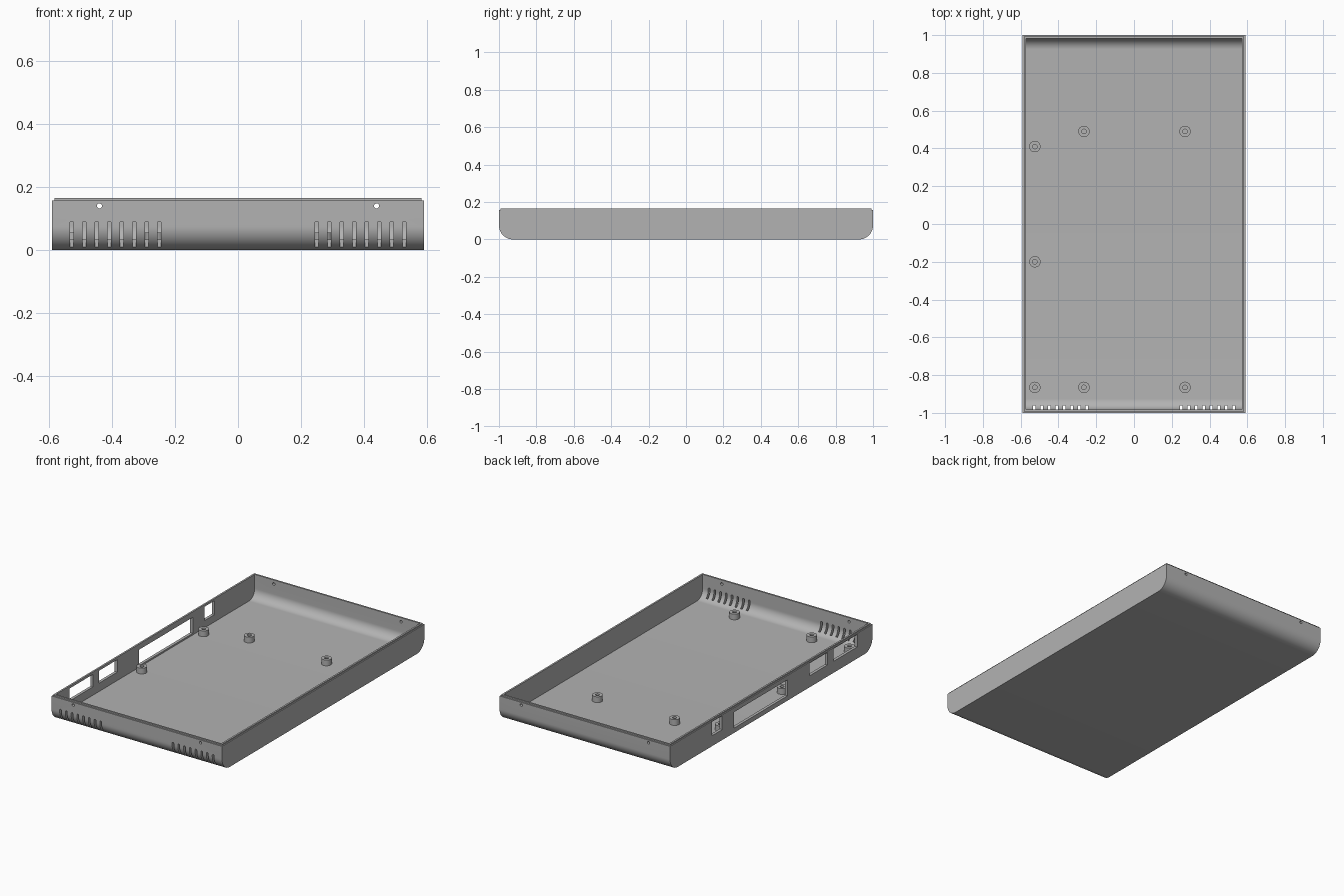
import bpy, bmesh, math
from math import sin, cos, pi

cube = bpy.data.objects.get("Cube")
if cube:
    bpy.data.objects.remove(cube)

W, L, H = 0.59, 1.0, 0.165      # half width, half length, height
WALL, FLOOR = 0.018, 0.02
LIP_IN, LIP_Z = 0.007, 0.157

grey = bpy.data.materials.new("plain grey")
grey.use_nodes = True
grey.diffuse_color = (0.45, 0.45, 0.45, 1)
grey.node_tree.nodes["Principled BSDF"].inputs["Base Color"].default_value = (0.45, 0.45, 0.45, 1)


def finish(name, bm):
    bmesh.ops.recalc_face_normals(bm, faces=bm.faces)
    mesh = bpy.data.meshes.new(name)
    bm.to_mesh(mesh)
    bm.free()
    mesh.materials.append(grey)
    obj = bpy.data.objects.new(name, mesh)
    bpy.context.collection.objects.link(obj)
    return obj


def prism(name, points, axis, a, b):
    """Extrude a 2D outline from a to b along x (outline in yz) or y (outline in xz)."""
    bm = bmesh.new()
    place = (lambda u, v: (a, u, v)) if axis == "x" else (lambda u, v: (u, a, v))
    face = bm.faces.new([bm.verts.new(place(u, v)) for u, v in points])
    new = bmesh.ops.extrude_face_region(bm, geom=[face])["geom"]
    shift = (b - a, 0, 0) if axis == "x" else (0, b - a, 0)
    bmesh.ops.translate(bm, vec=shift, verts=[g for g in new if isinstance(g, bmesh.types.BMVert)])
    return finish(name, bm)


def arc(cu, cv, r, start, end, n):
    return [(cu + r * cos(start + (end - start) * i / n),
             cv + r * sin(start + (end - start) * i / n)) for i in range(n + 1)]


def tub(half, bottom, top, r):
    """Side outline with both lower corners rounded."""
    return ([(half, top), (-half, top)]
            + arc(r - half, bottom + r, r, pi, 1.5 * pi, 16)
            + arc(half - r, bottom + r, r, 1.5 * pi, 2 * pi, 16))


def rect(u0, u1, v0, v1):
    return [(u0, v0), (u1, v0), (u1, v1), (u0, v1)]


def select_only(obj):
    bpy.ops.object.select_all(action="DESELECT")
    obj.select_set(True)
    bpy.context.view_layer.objects.active = obj


def cut(target, cutter):
    select_only(target)
    mod = target.modifiers.new("cut", "BOOLEAN")
    mod.operation, mod.solver, mod.object = "DIFFERENCE", "EXACT", cutter
    bpy.ops.object.modifier_apply(modifier=mod.name)
    bpy.data.objects.remove(cutter)


# Hollow tray, rounded along its front and back lower edges
tray = prism("tray", tub(L, 0, H, 0.075), "x", -W, W)
cut(tray, prism("hollow", tub(L - WALL, FLOOR, H + 0.1, 0.058), "x", WALL - W, W - WALL))

# Stepped lip around the rim
for s in (-1, 1):
    cut(tray, prism("lip_side", rect(-2, 2, LIP_Z, 1), "x", s * (W - LIP_IN), s * 2))
    cut(tray, prism("lip_end", rect(-2, 2, LIP_Z, 1), "y", s * (L - LIP_IN), s * 2))

# Vent slots in the front wall
for s in (-1, 1):
    for i in range(8):
        x, r = s * (0.25 + 0.0397 * i), 0.006
        outline = arc(x, 0.085, r, 0, pi, 8) + arc(x, 0.012, r, pi, 2 * pi, 8)
        cut(tray, prism("slot", outline, "y", -1.1, -0.96))

# Screw holes through the front and back walls
for x in (-0.44, 0.44):
    for y in (-L, L):
        cut(tray, prism("screw_hole", arc(x, 0.14, 0.008, 0, 2 * pi, 16)[:-1], "y", y - 0.05, y + 0.05))

# Connector openings in the right wall: y range, z range
for opening in ((0.485, 0.585, 0.065, 0.152), (-0.16, 0.37, 0.03, 0.13),
                (-0.555, -0.376, 0.072, 0.15), (-0.85, -0.615, 0.072, 0.15)):
    cut(tray, prism("opening", rect(*opening), "x", -W - 0.05, -W + 0.04))

select_only(tray)
bpy.ops.object.shade_smooth_by_angle(angle=math.radians(30))

# Standoffs with blind screw holes
profile = [(0.03, 0.015), (0.03, 0.056), (0.012, 0.056), (0.012, 0.021), (0, 0.021)]
spots = [(-0.525, 0.41), (-0.525, -0.2), (-0.525, -0.865)]
spots += [(x, y) for x in (-0.265, 0.27) for y in (0.49, -0.865)]
for i, (x, y) in enumerate(spots):
    bm = bmesh.new()
    verts = [bm.verts.new((r, 0, z)) for r, z in profile]
    edges = [bm.edges.new(pair) for pair in zip(verts, verts[1:])]
    bmesh.ops.spin(bm, geom=verts + edges, cent=(0, 0, 0), axis=(0, 0, 1),
                   angle=2 * pi, steps=32, use_duplicate=False)
    bmesh.ops.remove_doubles(bm, verts=bm.verts, dist=0.0001)
    standoff = finish(f"standoff_{i + 1}", bm)
    standoff.location = (x, y, 0)
    select_only(standoff)
    bpy.ops.object.shade_smooth_by_angle(angle=math.radians(30))
